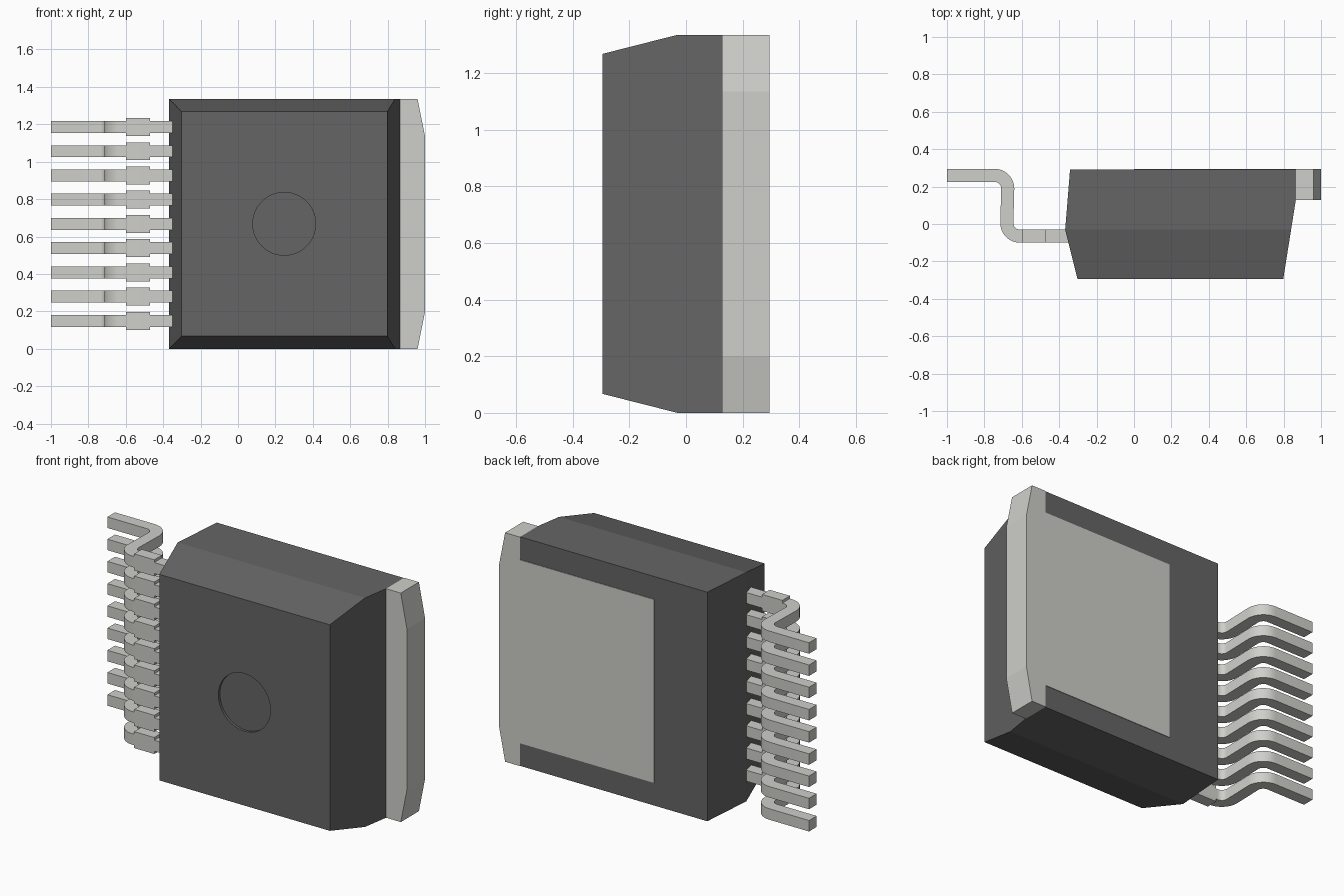
import bpy, bmesh, math

if "Cube" in bpy.data.objects:
    bpy.data.objects.remove(bpy.data.objects["Cube"])

H = 1.335  # overall height


def material(name, rgb):
    m = bpy.data.materials.new(name)
    m.diffuse_color = (*rgb, 1)
    m.use_nodes = True
    m.node_tree.nodes["Principled BSDF"].inputs["Base Color"].default_value = m.diffuse_color
    return m


DARK = material("dark_plastic", (0.13, 0.13, 0.13))
METAL = material("tinned_metal", (0.62, 0.62, 0.59))


def make_object(name, bm, mat=None):
    bmesh.ops.recalc_face_normals(bm, faces=bm.faces)
    me = bpy.data.meshes.new(name)
    bm.to_mesh(me)
    bm.free()
    ob = bpy.data.objects.new(name, me)
    bpy.context.collection.objects.link(ob)
    if mat:
        me.materials.append(mat)
    return ob


def prism(bm, points, offset):
    """Extrude a closed outline of 3D points along offset."""
    face = bm.faces.new([bm.verts.new(p) for p in points])
    ext = bmesh.ops.extrude_face_region(bm, geom=[face])
    verts = [v for v in ext["geom"] if isinstance(v, bmesh.types.BMVert)]
    bmesh.ops.translate(bm, verts=verts, vec=offset)


def arc(cx, cy, r, a0, a1, n=8):
    angles = [math.radians(a0 + (a1 - a0) * i / n) for i in range(n + 1)]
    return [(cx + r * math.cos(a), cy + r * math.sin(a)) for a in angles]


# Moulded body lofted through rectangular rings: y, left x, right x, z inset
bm = bmesh.new()
rings = []
for y, x0, x1, inset in [(-0.294, -0.302, 0.798, 0.067), (-0.03, -0.368, 0.84, 0),
                         (0.128, -0.355, 0.865, 0), (0.292, -0.342, 0.865, 0)]:
    rings.append([bm.verts.new(p) for p in [(x0, y, inset), (x1, y, inset),
                                            (x1, y, H - inset), (x0, y, H - inset)]])
for a, b in zip(rings, rings[1:]):
    for i in range(4):
        j = (i + 1) % 4
        bm.faces.new([a[i], a[j], b[j], b[i]])
bm.faces.new(rings[0])
bm.faces.new(rings[-1])
body = make_object("body", bm, DARK)

# Shallow round mould mark cut into the front
bm = bmesh.new()
prism(bm, [(x, -0.4, z) for x, z in arc(0.247, 0.668, 0.168, 0, 360, 64)[:-1]],
      (0, 0.121, 0))
cutter = make_object("mark_cutter", bm, DARK)
cutter.hide_render = True
cutter.hide_viewport = True
mod = body.modifiers.new("mould_mark", "BOOLEAN")
mod.object = cutter
mod.operation = "DIFFERENCE"
mod.solver = "EXACT"

# Heat tab on the right with its exposed pad on the back
half = [(0, 0.133), (0.865, 0.133), (0.865, 0), (0.96, 0), (1.0, 0.2)]
outline = half + [(x, H - z) for x, z in reversed(half)]
bm = bmesh.new()
prism(bm, [(x, 0.128, z) for x, z in outline], (0, 0.167, 0))
make_object("heat_tab", bm, METAL)

# Gull-wing leads: bent strip with a wider shoulder near the body
T, RI, RO = 0.07, 0.035, 0.105
lead = ([(-1.0, 0.225)] + arc(-0.745, 0.19, RI, 90, 0)
        + arc(-0.61, 0.005, RO, 180, 270) + [(-0.35, -0.1), (-0.35, -0.03)]
        + arc(-0.61, 0.005, RI, 270, 180) + arc(-0.745, 0.19, RO, 0, 90)
        + [(-1.0, 0.295)])
shoulder = [(-0.6, -0.1), (-0.47, -0.1), (-0.47, -0.03), (-0.6, -0.03)]
for i in range(9):
    zc = H / 2 + (i - 4) * 0.1295
    bm = bmesh.new()
    prism(bm, [(x, y, zc - 0.032) for x, y in lead], (0, 0, 0.064))
    for z in (zc - 0.048, zc + 0.032):
        prism(bm, [(x, y, z) for x, y in shoulder], (0, 0, 0.016))
    ob = make_object(f"lead_{i + 1}", bm, METAL)
    bpy.ops.object.select_all(action="DESELECT")
    ob.select_set(True)
    bpy.context.view_layer.objects.active = ob
    bpy.ops.object.shade_smooth_by_angle(angle=math.radians(30))
